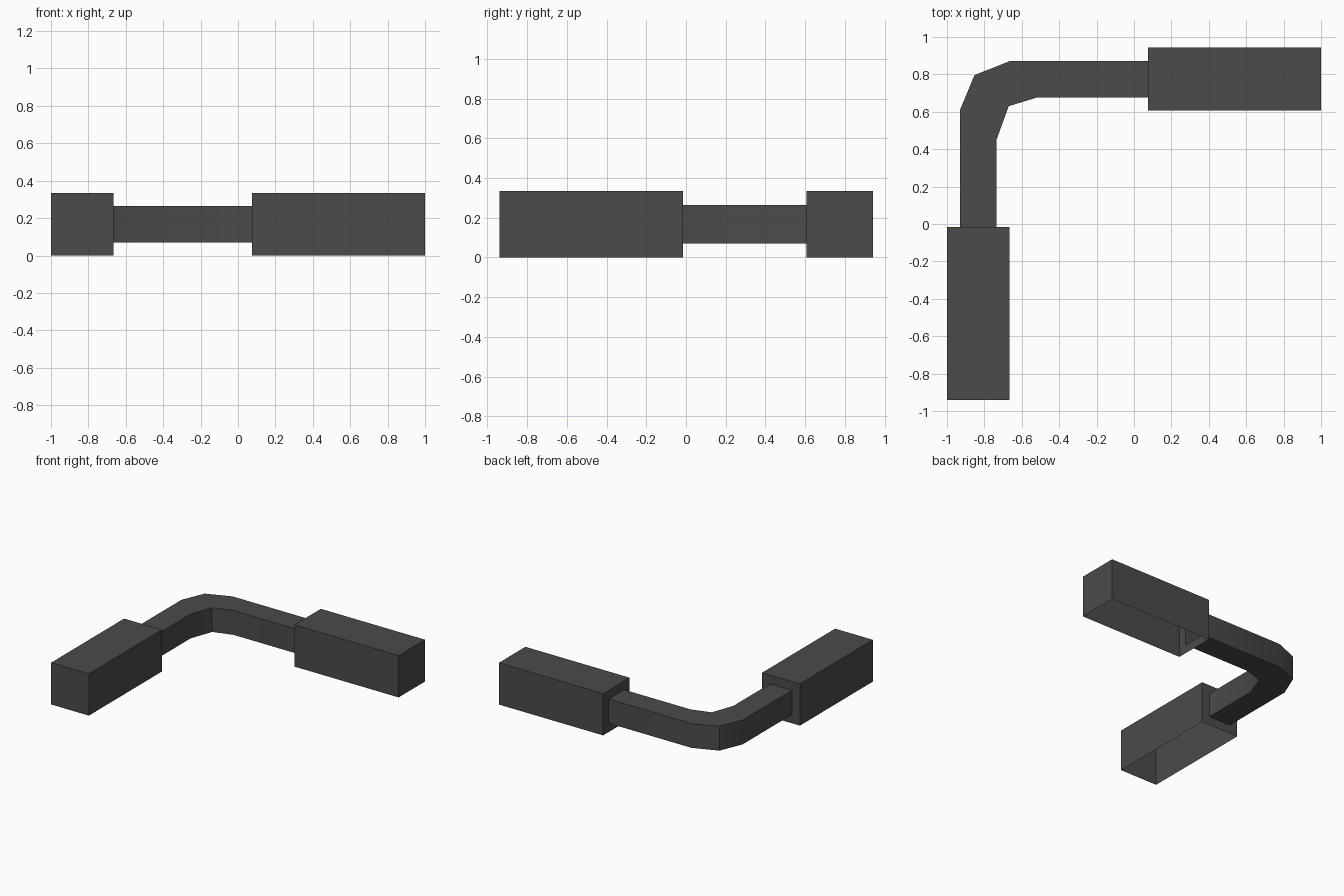
import bpy, bmesh
from mathutils import Vector

if "Cube" in bpy.data.objects:
    bpy.data.objects.remove(bpy.data.objects["Cube"])

W = 0.1675    # half width of the end boxes, half their height
T = 0.0975    # half width of the tube
L = 0.925     # box length

grey = bpy.data.materials.new("dark grey")
grey.diffuse_color = (0.07, 0.07, 0.07, 1)
grey.use_nodes = True
grey.node_tree.nodes["Principled BSDF"].inputs["Base Color"].default_value = grey.diffuse_color


def finish(name, bm):
    bmesh.ops.remove_doubles(bm, verts=bm.verts, dist=1e-4)
    me = bpy.data.meshes.new(name)
    bm.to_mesh(me)
    bm.free()
    me.materials.append(grey)
    ob = bpy.data.objects.new(name, me)
    bpy.context.collection.objects.link(ob)
    return ob


def ring(bm, origin, side, half):
    """Square ring of verts around origin, spanned by side and z."""
    return [bm.verts.new(origin + side * (a * half) + Vector((0, 0, W + b * half)))
            for a, b in ((-1, -1), (1, -1), (1, 1), (-1, 1))]


# end boxes: open underneath, with a square opening where the tube joins
def end_box(name, mouth, along):
    mouth, along = Vector(mouth), Vector(along)
    side = Vector((0, 0, 1)).cross(along)
    bm = bmesh.new()
    hole = ring(bm, mouth, side, T)
    near = ring(bm, mouth, side, W)
    far = ring(bm, mouth + along * L, side, W)
    for i in range(4):
        j = (i + 1) % 4
        bm.faces.new((near[i], near[j], hole[j], hole[i]))
        if i:                                   # i == 0 is the open underside
            bm.faces.new((near[j], near[i], far[i], far[j]))
    bm.faces.new(far[::-1])
    bm.normal_update()
    # make the faces point away from the box middle
    mid = mouth + along * L / 2 + Vector((0, 0, W))
    for f in bm.faces:
        if f.normal.dot(f.calc_center_median() - mid) < 0:
            f.normal_flip()
    return finish(name, bm)


end_box("right_end_box", (0.075, 0.775, 0), (1, 0, 0))
end_box("front_end_box", (-0.8325, -0.015, 0), (0, -1, 0))

# bent square tube: outer and inner plan outlines
outer = [(-0.93, -0.015), (-0.93, 0.61), (-0.853, 0.796), (-0.66, 0.8725), (0.075, 0.8725)]
inner = [(-0.735, -0.015), (-0.735, 0.45), (-0.67, 0.63), (-0.515, 0.6775), (0.075, 0.6775)]
bm = bmesh.new()
rings = [[bm.verts.new((*p, z)) for p, z in
          ((o, W - T), (n, W - T), (n, W + T), (o, W + T))]
         for o, n in zip(outer, inner)]
for a, b in zip(rings, rings[1:]):
    for i in range(4):
        j = (i + 1) % 4
        bm.faces.new((a[i], a[j], b[j], b[i]))
bmesh.ops.recalc_face_normals(bm, faces=bm.faces)
bm.normal_update()
if max(bm.faces, key=lambda f: f.calc_center_median().z).normal.z < 0:
    bmesh.ops.reverse_faces(bm, faces=bm.faces)
tube = finish("bent_tube", bm)

# soft shading round the bend only
bpy.context.view_layer.objects.active = tube
tube.select_set(True)
bpy.ops.object.shade_smooth_by_angle(angle=0.6)
